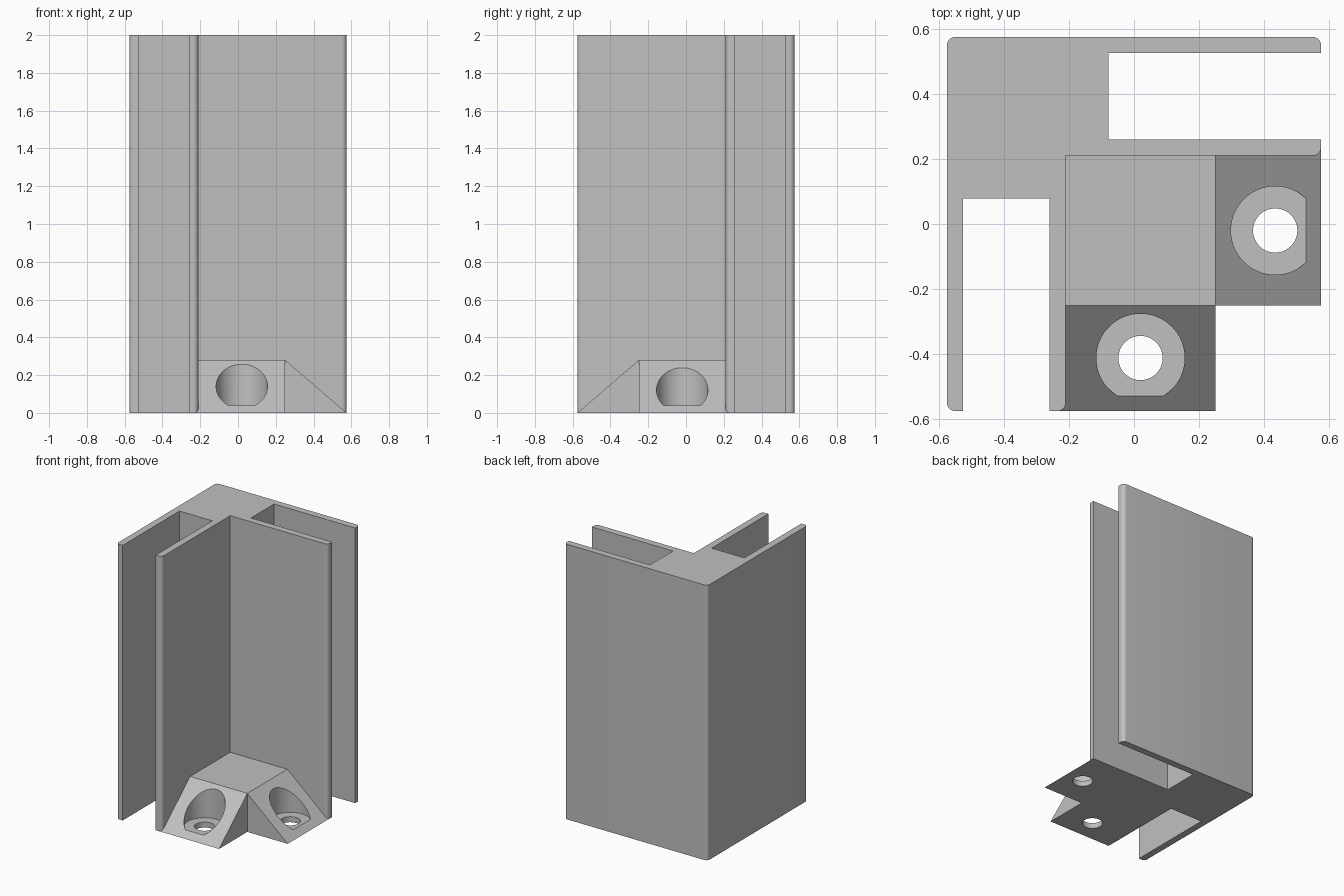
import bpy
import bmesh

old = bpy.data.objects.get("Cube")
if old:
    bpy.data.objects.remove(old, do_unlink=True)

grey = bpy.data.materials.new("plain grey")
grey.use_nodes = True
GREY = (0.53, 0.53, 0.53, 1)
grey.diffuse_color = GREY
grey.node_tree.nodes["Principled BSDF"].inputs["Base Color"].default_value = GREY

R = 0.575        # half width of the plan
HEIGHT = 2.0
WALL = 0.05
INNER = 0.21     # inner face of the corner
SLOT_END = 0.078
FILLET = 0.025


def finish(name, bm):
    bmesh.ops.recalc_face_normals(bm, faces=bm.faces)
    mesh = bpy.data.meshes.new(name)
    bm.to_mesh(mesh)
    bm.free()
    mesh.materials.append(grey)
    obj = bpy.data.objects.new(name, mesh)
    bpy.context.collection.objects.link(obj)
    return obj


def activate(obj):
    bpy.ops.object.select_all(action='DESELECT')
    obj.select_set(True)
    bpy.context.view_layer.objects.active = obj


def smooth(obj):
    activate(obj)
    bpy.ops.object.shade_smooth_by_angle()


# Corner post: half of the plan, mirrored across the diagonal
half = [(-R, -R), (-R + WALL, -R), (-R + WALL, SLOT_END),
        (-INNER - WALL, SLOT_END), (-INNER - WALL, -R), (-INNER, -R)]
plan = half + [(-INNER, INNER)] + [(-y, -x) for x, y in reversed(half)] + [(-R, R)]
rounded = [(-R, -R), (-INNER, -R), (R, INNER), (R, R), (-R, R)]

bm = bmesh.new()
base = bm.faces.new([bm.verts.new((x, y, 0)) for x, y in plan])
top = bmesh.ops.extrude_face_region(bm, geom=[base])["geom"]
bmesh.ops.translate(bm, vec=(0, 0, HEIGHT),
                    verts=[v for v in top if isinstance(v, bmesh.types.BMVert)])


def is_rounded(edge):
    a, b = (v.co for v in edge.verts)
    return abs(a.z - b.z) > 1 and any(
        abs(a.x - x) < 0.001 and abs(a.y - y) < 0.001 for x, y in rounded)


bmesh.ops.bevel(bm, geom=[e for e in bm.edges if is_rounded(e)], offset=FILLET,
                segments=6, profile=0.5, affect='EDGES')
smooth(finish("corner_post", bm))

# Mounting foot: a block with a sloping wedge drawn out of two sides
FOOT_H = 0.28
BLOCK = 0.25
ROOT = INNER + FILLET      # the foot is let into the walls
bm = bmesh.new()
bmesh.ops.create_cube(bm, size=1)
for v in bm.verts:
    v.co.x = BLOCK if v.co.x > 0 else -ROOT
    v.co.y = ROOT if v.co.y > 0 else -BLOCK
    v.co.z = FOOT_H if v.co.z > 0 else 0
bm.normal_update()
for axis, sign in ((0, 1), (1, -1)):
    face = max(bm.faces, key=lambda f: f.normal[axis] * sign)
    new = bmesh.ops.extrude_face_region(bm, geom=[face])["geom"]
    for v in new:
        if isinstance(v, bmesh.types.BMVert):
            v.co[axis] = sign * R
            v.co.z = 0
    bmesh.ops.remove_doubles(bm, verts=bm.verts, dist=0.0001)
    bm.normal_update()
foot = finish("mounting_foot", bm)


# Screw holes: wide counterbore above a narrow through hole
def cut_hole(obj, x, y, radius, low, high):
    bpy.ops.mesh.primitive_cylinder_add(vertices=64, radius=radius, depth=high - low,
                                        location=(x, y, (low + high) / 2))
    cutter = bpy.context.object
    cutter.name = "hole_cutter"
    cutter.hide_render = True
    cutter.data.materials.append(grey)
    mod = obj.modifiers.new("screw_hole", 'BOOLEAN')
    mod.operation = 'DIFFERENCE'
    mod.solver = 'EXACT'
    mod.object = cutter
    activate(obj)
    bpy.ops.object.modifier_apply(modifier=mod.name)
    bpy.data.objects.remove(cutter, do_unlink=True)


for x, y in ((0.434, -0.02), (0.02, -0.412)):
    cut_hole(foot, x, y, 0.136, 0.04, 0.5)
    cut_hole(foot, x, y, 0.068, -0.1, 0.1)
smooth(foot)
